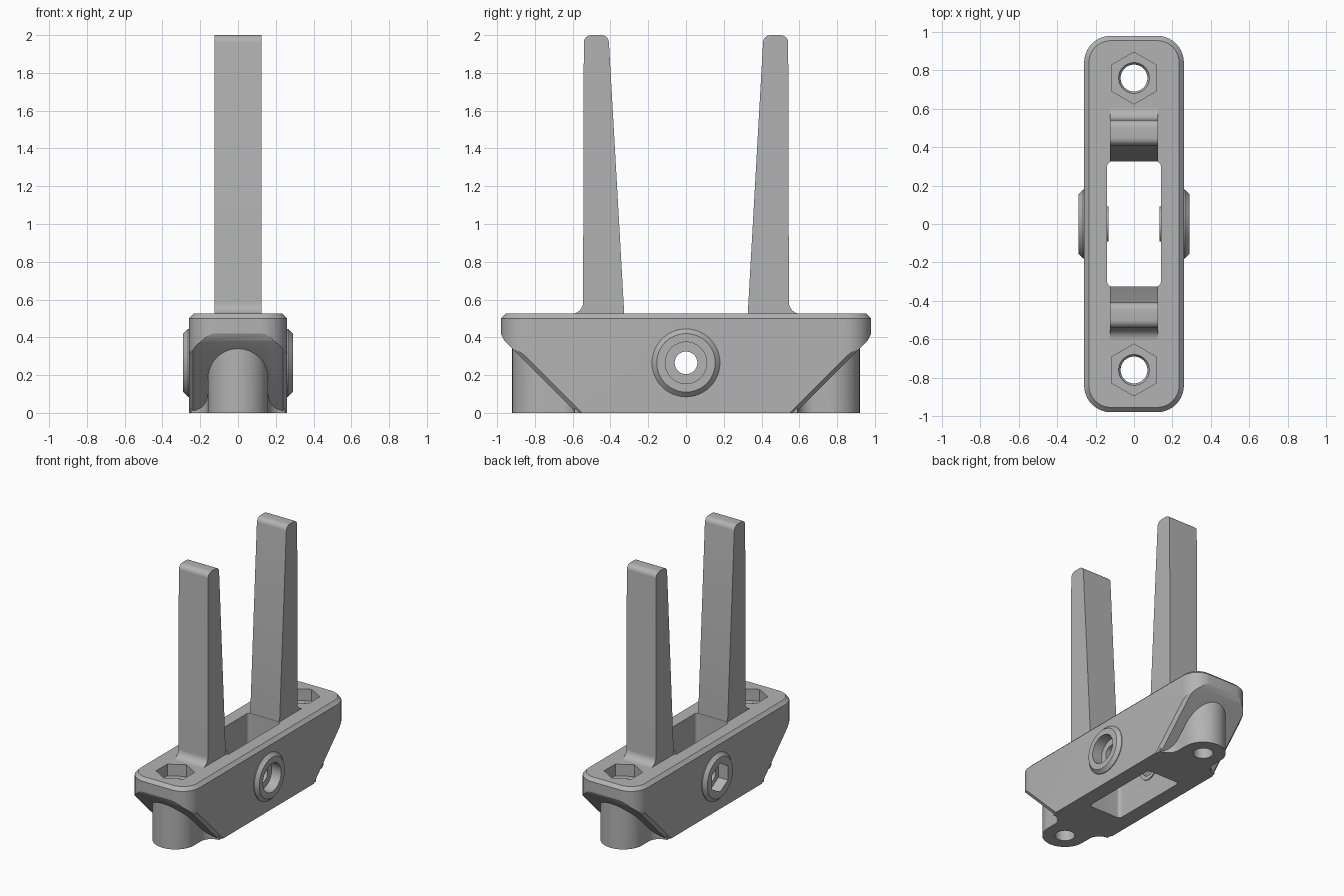
import bpy, bmesh, math
from mathutils import Matrix, Vector

cube = bpy.data.objects.get("Cube")
if cube:
    bpy.data.objects.remove(cube, do_unlink=True)

grey = bpy.data.materials.new("plain_grey")
grey.use_nodes = True
GREY = (0.45, 0.45, 0.45, 1)
grey.diffuse_color = GREY
grey.node_tree.nodes["Principled BSDF"].inputs["Base Color"].default_value = GREY


def make(name, bm):
    bmesh.ops.recalc_face_normals(bm, faces=bm.faces)
    mesh = bpy.data.meshes.new(name)
    bm.to_mesh(mesh)
    bm.free()
    mesh.materials.append(grey)
    ob = bpy.data.objects.new(name, mesh)
    bpy.context.collection.objects.link(ob)
    return ob


def loft(loops):
    """Solid through matching closed loops, capped at both ends."""
    bm = bmesh.new()
    rings = [[bm.verts.new(p) for p in loop] for loop in loops]
    n = len(rings[0])
    for a, b in zip(rings, rings[1:]):
        for i in range(n):
            j = (i + 1) % n
            bm.faces.new((a[i], a[j], b[j], b[i]))
    bm.faces.new(rings[0][::-1])
    bm.faces.new(rings[-1])
    return bm


def arc(cx, cy, r, start, end, n=10):
    return [(cx + r * math.cos(math.radians(start + (end - start) * i / n)),
             cy + r * math.sin(math.radians(start + (end - start) * i / n)))
            for i in range(n + 1)]


def rounded(hx, hy, r):
    pts = []
    for k, (sx, sy) in enumerate([(1, 1), (-1, 1), (-1, -1), (1, -1)]):
        pts += arc(sx * (hx - r), sy * (hy - r), r, 90 * k, 90 * k + 90)
    return pts


def level(pts, z):
    return [(x, y, z) for x, y in pts]


def round_solid(name, stations, sides=48, place=Matrix(), turn=0):
    """Turned solid from (height, radius) stations along its own z."""
    loops = [[(r * math.cos(turn + math.tau * i / sides),
               r * math.sin(turn + math.tau * i / sides), h)
              for i in range(sides)] for h, r in stations]
    bm = loft(loops)
    bmesh.ops.transform(bm, matrix=place, verts=bm.verts)
    return make(name, bm)


def combine(target, tool, operation):
    mod = target.modifiers.new(operation, 'BOOLEAN')
    mod.operation, mod.solver, mod.object = operation, 'EXACT', tool
    bpy.context.view_layer.objects.active = target
    bpy.ops.object.modifier_apply(modifier=mod.name)
    bpy.data.objects.remove(tool, do_unlink=True)


def smooth(ob):
    bpy.ops.object.select_all(action='DESELECT')
    ob.select_set(True)
    bpy.context.view_layer.objects.active = ob
    bpy.ops.object.shade_smooth_by_angle(angle=math.radians(25))


# Base block: rounded bar with a chamfered top rim
bm = loft([level(rounded(0.26, 0.98, 0.14), 0),
           level(rounded(0.26, 0.98, 0.14), 0.5),
           level(rounded(0.235, 0.955, 0.115), 0.525)])


def slice_off(point, normal):
    geom = bm.verts[:] + bm.edges[:] + bm.faces[:]
    cut = bmesh.ops.bisect_plane(bm, geom=geom, plane_co=point, dist=1e-5,
                                 plane_no=Vector(normal).normalized(), clear_outer=True)
    edges = [e for e in cut['geom_cut'] if isinstance(e, bmesh.types.BMEdge)]
    bmesh.ops.holes_fill(bm, edges=edges, sides=0)


# Sloping undersides, their softened upper bend and chamfered side edges
for s in (-1, 1):
    slice_off((0, s * 0.58, 0), (0, s, -1))
    slice_off((0, s * 0.965, 0.39), (0, s * 2, -1))
    for sx in (-1, 1):
        slice_off((sx * 0.238, s * 0.58, 0), (sx * 1.4, s, -1))
base = make("base", bm)

# Screw posts flowing into the block
post = (arc(0, 0.76, 0.16, 0, 180, 24) + arc(-0.25, 0.68, 0.09, 0, -90)
        + [(-0.25, 0.45), (0.25, 0.45)] + arc(0.25, 0.68, 0.09, 270, 180))
for s in (-1, 1):
    pts = [(x, s * y) for x, y in post]
    combine(base, make("post", loft([level(pts, 0), level(pts, 0.42)])), 'UNION')

# Side bosses
HUB = 0.265


def sideways(s):
    return Matrix.Translation((0, 0, HUB)) @ Matrix.Rotation(s * math.pi / 2, 4, 'Y')


for s in (-1, 1):
    combine(base, round_solid("boss", [(0.2, 0.18), (0.265, 0.18), (0.29, 0.155)],
                              place=sideways(s)), 'UNION')

# Central slot, then the thin pads inside it
slot = rounded(0.14, 0.325, 0.025)
combine(base, make("slot", loft([level(slot, -0.1), level(slot, 0.7)])), 'DIFFERENCE')
for s in (-1, 1):
    combine(base, round_solid("pad", [(0.132, 0.09), (0.17, 0.09)],
                              place=sideways(s)), 'UNION')

# Cross hole: round recess on the left, hexagonal on the right
combine(base, round_solid("cross_hole", [(-0.5, 0.06), (0.5, 0.06)],
                          place=sideways(1)), 'DIFFERENCE')
for s, sides in ((1, 48), (-1, 6)):
    combine(base, round_solid("recess", [(0.21, 0.11), (0.4, 0.11)], sides,
                              sideways(s)), 'DIFFERENCE')

# Vertical screw holes with hexagonal nut pockets
for s in (-1, 1):
    at = Matrix.Translation((0, s * 0.76, 0))
    combine(base, round_solid("screw_hole", [(-0.1, 0.07), (0.418, 0.07), (0.438, 0.082),
                                             (0.46, 0.082)], place=at), 'DIFFERENCE')
    combine(base, round_solid("nut_pocket", [(0.435, 0.135), (0.7, 0.135)], 6, at,
                              math.pi / 2), 'DIFFERENCE')
smooth(base)

# Tapered prongs with rounded tips and a filleted foot
profile = ([(0.327, 0.5), (0.327, 0.525)] + arc(0.448, 1.96, 0.04, 176, 90, 6)
           + arc(0.501, 1.96, 0.04, 90, 0, 6) + arc(0.605, 0.585, 0.06, 180, 270, 8)
           + [(0.605, 0.5)])
for s, name in ((-1, "front_prong"), (1, "back_prong")):
    loops = [[(x, s * y, z) for y, z in profile] for x in (-0.125, 0.125)]
    smooth(make(name, loft(loops)))
